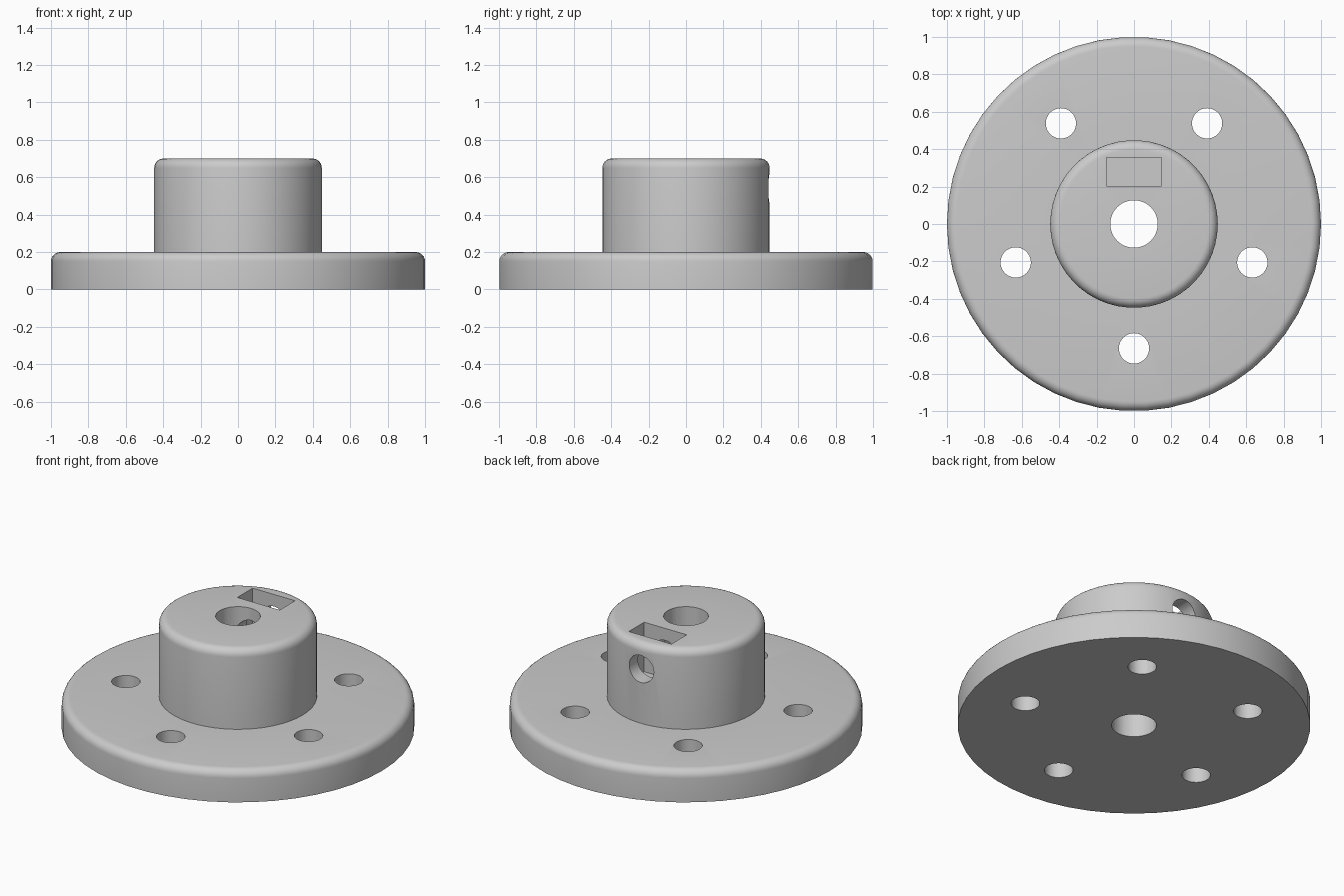
import bpy
import bmesh
from math import pi, sin, cos, radians
from mathutils import Matrix, Vector

cube = bpy.data.objects.get("Cube")
if cube:
    bpy.data.objects.remove(cube, do_unlink=True)

SEGMENTS = 50
FLANGE_R, FLANGE_TOP = 1.0, 0.2
HUB_R, HUB_TOP = 0.448, 0.7
FILLET = 0.05

grey = bpy.data.materials.new("light grey")
grey.use_nodes = True
grey.diffuse_color = (0.6, 0.6, 0.6, 1)
grey.node_tree.nodes["Principled BSDF"].inputs["Base Color"].default_value = (0.6, 0.6, 0.6, 1)


def add_object(name, bm):
    mesh = bpy.data.meshes.new(name)
    bm.to_mesh(mesh)
    bm.free()
    mesh.materials.append(grey)
    obj = bpy.data.objects.new(name, mesh)
    bpy.context.collection.objects.link(obj)
    return obj


def rounded_corner(radius, top, steps=6):
    """Quarter-circle fillet from the side wall up to the top face."""
    angles = [pi / 2 * i / steps for i in range(steps + 1)]
    return [(radius - FILLET + FILLET * cos(a), top - FILLET + FILLET * sin(a)) for a in angles]


def lathe(name, profile):
    bm = bmesh.new()
    verts = [bm.verts.new((r, 0, z)) for r, z in profile]
    edges = [bm.edges.new(pair) for pair in zip(verts, verts[1:])]
    bmesh.ops.spin(bm, geom=verts + edges, cent=(0, 0, 0), axis=(0, 0, 1),
                   angle=2 * pi, steps=SEGMENTS)
    bmesh.ops.remove_doubles(bm, verts=bm.verts, dist=0.0001)
    bmesh.ops.recalc_face_normals(bm, faces=bm.faces)
    return add_object(name, bm)


def drill(body, shape, matrix):
    """Subtract a cutter from the body, then discard the cutter."""
    bm = bmesh.new()
    if shape == "box":
        bmesh.ops.create_cube(bm, size=1, matrix=matrix)
    else:
        bmesh.ops.create_cone(bm, cap_ends=True, segments=40, radius1=1, radius2=1,
                              depth=1, matrix=matrix)
    cutter = add_object("cutter", bm)
    cutter.hide_render = True
    mod = body.modifiers.new("cut", "BOOLEAN")
    mod.operation = "DIFFERENCE"
    mod.solver = "EXACT"
    mod.object = cutter
    bpy.context.view_layer.objects.active = body
    bpy.ops.object.modifier_apply(modifier=mod.name)
    bpy.data.objects.remove(cutter, do_unlink=True)


def placed(position, scale, turn=Matrix()):
    return Matrix.Translation(position) @ turn @ Matrix.Diagonal((*scale, 1))


# Flange and hub turned as one solid
profile = [(0, 0), (FLANGE_R, 0), *rounded_corner(FLANGE_R, FLANGE_TOP),
           (HUB_R, FLANGE_TOP), *rounded_corner(HUB_R, HUB_TOP), (0, HUB_TOP)]
body = lathe("flanged_hub", profile)

# Central shaft bore
drill(body, "cylinder", placed((0, 0, 0.4), (0.127, 0.127, 2)))

# Five bolt holes around the flange
for i in range(5):
    angle = radians(-90 + 72 * i)
    spot = Vector((cos(angle), sin(angle), 0)) * 0.665
    drill(body, "cylinder", placed(spot, (0.081, 0.081, 1)))

# Nut pocket sunk into the hub top
drill(body, "box", placed((0, 0.279, 0.69), (0.294, 0.152, 0.6)))

# Set screw hole from the back of the hub into the bore
drill(body, "cylinder", placed((0, 0.35, 0.54), (0.085, 0.085, 0.7),
                               Matrix.Rotation(pi / 2, 4, "X")))

bpy.ops.object.select_all(action="DESELECT")
body.select_set(True)
bpy.context.view_layer.objects.active = body
bpy.ops.object.shade_smooth_by_angle(angle=radians(30))
